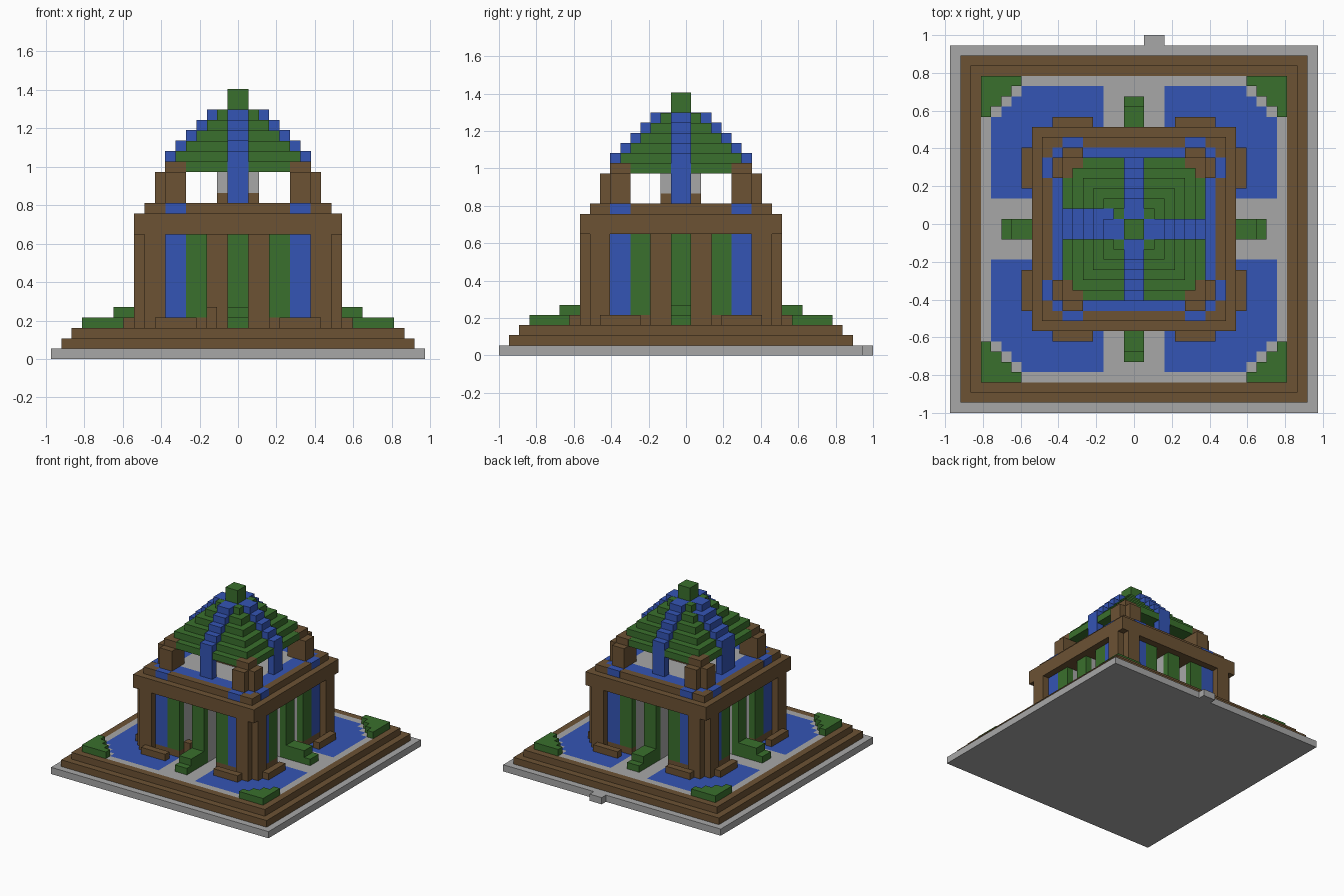
import bpy, bmesh
from mathutils import Matrix, Vector
from math import pi

U = 2 / 37                      # one block
SHIFT = Vector((0, -U / 2, 0))  # the building sits half a block forward
EPS = 0.02                      # keeps coloured faces clear of each other

if "Cube" in bpy.data.objects:
    bpy.data.objects.remove(bpy.data.objects["Cube"])


def material(name, rgb):
    m = bpy.data.materials.new(name)
    m.use_nodes = True
    col = (*rgb, 1)
    m.diffuse_color = col
    m.node_tree.nodes["Principled BSDF"].inputs["Base Color"].default_value = col
    return m


stone = material("grey stone", (0.39, 0.39, 0.39))
wood = material("brown wood", (0.15, 0.085, 0.034))
leaf = material("green leaf", (0.042, 0.16, 0.026))
water = material("blue water", (0.034, 0.09, 0.46))


def finish(name, bm, mats):
    mesh = bpy.data.meshes.new(name)
    bm.transform(Matrix.Translation(SHIFT) @ Matrix.Scale(U, 4))
    bm.to_mesh(mesh)
    bm.free()
    for m in mats:
        mesh.materials.append(m)
    ob = bpy.data.objects.new(name, mesh)
    bpy.context.collection.objects.link(ob)
    return ob


def blocks(name, mat, boxes, sides=1, mirror=False):
    """Boxes as (x0, x1, y0, y1, z0, z1) in blocks, turned round the sides."""
    bm = bmesh.new()
    for x0, x1, y0, y1, z0, z1 in boxes:
        spans = [(x0, x1), (-x1, -x0)] if mirror else [(x0, x1)]
        for a, b in spans:
            for k in range(sides):
                m = (Matrix.Rotation(k * pi / 2, 4, 'Z')
                     @ Matrix.Translation(((a + b) / 2, (y0 + y1) / 2, (z0 + z1) / 2))
                     @ Matrix.Diagonal((b - a, y1 - y0, z1 - z0, 1)))
                bmesh.ops.create_cube(bm, size=1, matrix=m)
    return finish(name, bm, [mat])


def slab(h, z0, z1):
    return (-h, h, -h, h, z0, z1)


def paving(name, half, z, mats, rule):
    """Flat tiled floor whose tile colour follows a rule."""
    bm = bmesh.new()
    bmesh.ops.create_grid(bm, x_segments=2 * half, y_segments=2 * half, size=half,
                          matrix=Matrix.Translation((0, 0, z + EPS)))
    for f in bm.faces:
        c = f.calc_center_median()
        f.material_index = rule(abs(c.x), abs(c.y))
    return finish(name, bm, mats)


# Stepped base
blocks("base_slab", stone, [slab(18, 0, 1)])
blocks("base_tab", stone, [(1, 3, 18, 19, 0, 1)])
blocks("base_steps", wood, [slab(17, 1, 2), slab(16, 2, 3)])

# Courtyard floor with four cut-corner pools
paving("courtyard", 15, 3, [stone, water],
       lambda x, y: int(3 < x < 14 and 3 < y < 14 and x + y < 24.5))

# Corner hedges, stepped along the diagonal
blocks("corner_hedges", leaf,
       [(11 + i, 15, 14 - i, 15 - i, 3, 4) for i in range(4)], sides=4)

# Stepped planters in the middle of each side
blocks("side_planters", leaf,
       [(-1, 1, -12, -9, 3, 5), (-1, 1, -13, -12, 3, 4)], sides=4)

# Lower storey
blocks("corner_columns", wood,
       [(7, 9, -9, -7, 3, 12), (7, 9, -10, -9, 3, 12), (9, 10, -9, -7, 3, 12)], sides=4)
blocks("column_feet", wood, [(4, 8, -11, -10, 3, 4)], sides=4, mirror=True)
blocks("screen_sills", wood, [(3, 7, -9, -8, 3, 4)], sides=4, mirror=True)
blocks("blue_screens", water, [(5, 7, -9, -8, 4, 12)], sides=4, mirror=True)
blocks("green_screens", leaf, [(3, 5, -9, -8, 4, 12)], sides=4, mirror=True)
blocks("middle_screens", leaf, [(-1, 1, -9, -8, 3, 12)], sides=4)
blocks("inner_walls", stone,
       [(3, 7, -8, -5, 3, 12), (0, 1, -8, -5, 3, 12)], sides=4, mirror=True)
blocks("inner_core", wood, [slab(5, 3, 12)])
blocks("door_step", wood, [(-3, -2, -8, -7, 3, 5)])

# Beam and terrace
blocks("main_beam", wood, [slab(10, 12, 14)])
blocks("terrace", wood, [slab(9, 14, 15)])
paving("terrace_floor", 8, 15, [water, stone], lambda x, y: int(max(x, y) < 6))
blocks("terrace_inlays", water,
       [(5, 7, -9 - EPS, -7.9, 14, 15 + EPS)], sides=4, mirror=True)

# Upper pavilion
blocks("pavilion_posts", wood,
       [(5, 7 + EPS, -7 - EPS, -5, 15, 19 + EPS), (5, 7, -8, -7, 15, 18),
        (7, 8, -7, -5, 15, 18)], sides=4)
blocks("pedestal", wood, [slab(2, 15, 16)])
blocks("pedestal_pillar", stone, [slab(2, 16, 18)])

# Stepped roof with raised ribs down each side
blocks("roof_tiers", leaf, [slab(25 - z, z, z + 1) for z in range(18, 24)])
blocks("roof_ribs", water,
       [(-1, 1, -7 - EPS, -6, 15, 20)]
       + [(-1, 1, z - 26, 0, z, z + 1 + EPS) for z in range(19, 24)], sides=4)
blocks("wide_rib_edge", water,
       [(-7 - EPS, -6, 1, 2, 15, 20)]
       + [(z - 26, -2, 1, 2, z, z + 1 + EPS) for z in range(19, 23)])
blocks("roof_cap", leaf, [slab(1, 24, 26)])
